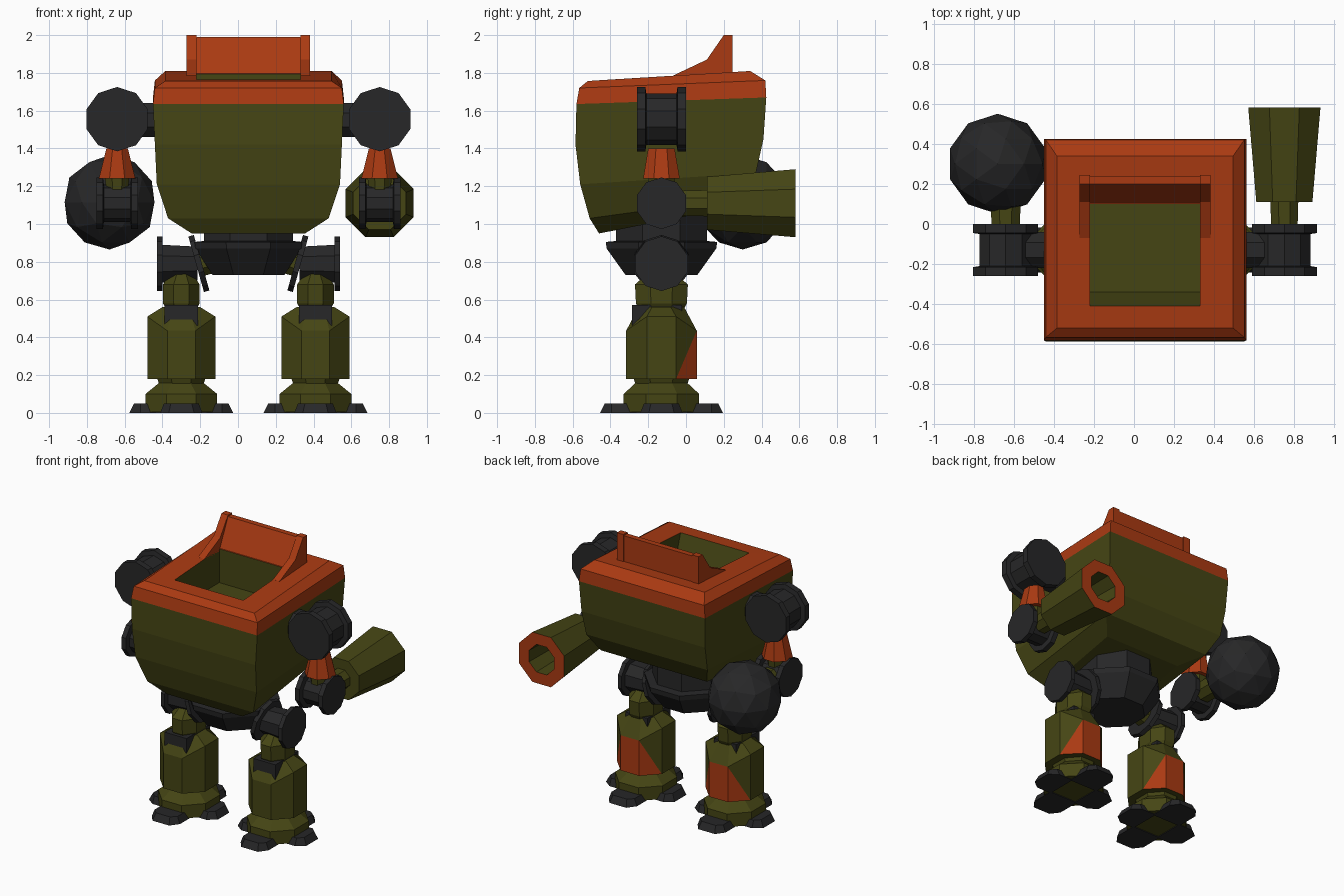
import bpy, bmesh, math
from mathutils import Vector

if "Cube" in bpy.data.objects:
    bpy.data.objects.remove(bpy.data.objects["Cube"])

CX, CY = 0.055, -0.13   # body mid-plane and limb line


def material(name, rgb):
    m = bpy.data.materials.new(name)
    m.diffuse_color = (*rgb, 1)
    m.use_nodes = True
    m.node_tree.nodes["Principled BSDF"].inputs["Base Color"].default_value = m.diffuse_color
    return m


GREEN = material("olive green", (0.06, 0.06, 0.007))
ORANGE = material("burnt orange", (0.40, 0.042, 0.006))
DARK = material("dark metal", (0.020, 0.020, 0.021))


def finish(name, bm, mats, paint=None):
    bmesh.ops.recalc_face_normals(bm, faces=bm.faces)
    if paint:
        for f in bm.faces:
            f.material_index = paint(f)
    me = bpy.data.meshes.new(name)
    bm.to_mesh(me)
    bm.free()
    for m in mats:
        me.materials.append(m)
    ob = bpy.data.objects.new(name, me)
    bpy.context.collection.objects.link(ob)
    return ob


def loft(rings):
    """Closed skin through a list of equal-length point loops."""
    bm = bmesh.new()
    loops = [[bm.verts.new(p) for p in r] for r in rings]
    n = len(loops[0])
    for a, b in zip(loops, loops[1:]):
        for i in range(n):
            j = (i + 1) % n
            bm.faces.new((a[i], a[j], b[j], b[i]))
    bm.faces.new(loops[0][::-1])
    bm.faces.new(loops[-1])
    return bm


def ring(c, hx, hy, n=8):
    """Flat-sided polygon loop around a point, given half widths."""
    k = 1 / math.cos(math.pi / n)
    return [Vector(c) + Vector((hx * k * math.cos((2 * i + 1) * math.pi / n),
                                hy * k * math.sin((2 * i + 1) * math.pi / n), 0))
            for i in range(n)]


def turned(name, origin, axis, profile, mats, n=8, paint=None):
    """Profile of (distance, radius) turned around an axis."""
    q = Vector(axis).to_track_quat('Z', 'Y')
    rings = [[Vector(origin) + q @ p for p in ring((0, 0, t), r, r, n)] for t, r in profile]
    return finish(name, loft(rings), mats, paint)


def stack(name, x, y, levels, mat, n=8):
    """Upright part from (z, half x, half y) levels."""
    return finish(name, loft([ring((x, y, z), a, b, n) for z, a, b in levels]), [mat])


def spool(name, c, axis, half, r, mid, rim):
    turned(name, c, axis, [(-half, r), (-half + rim, r), (-half + rim + .005, mid),
                           (half - rim - .005, mid), (half - rim, r), (half, r)], [DARK], 10)


def side_prism(name, pts, x0, x1, mat):
    """Side outline of (y, z) points extruded across x."""
    return finish(name, loft([[(x, y, z) for y, z in pts] for x in (x0, x1)]), [mat])


# Hull: tapered tub, bevelled orange lid and open cockpit in one skin
def slab(hx, yf, zf, yb, zb):
    return [(CX - hx, yf, zf), (CX + hx, yf, zf), (CX + hx, yb, zb), (CX - hx, yb, zb)]


def hull_paint(f):
    c = f.calc_center_median()
    well = abs(c.x - CX) < .276 and -.42 < c.y < .101 and f.normal.z < .95
    floor = c.z < 1.6
    return 0 if well or floor else 1


hull = loft([slab(.30, -.46, .95, .15, 1.07), slab(.425, -.51, 1.03, .29, 1.14),
             slab(.485, -.56, 1.21, .37, 1.27), slab(.495, -.585, 1.42, .41, 1.45),
             slab(.505, -.58, 1.635, .425, 1.67), slab(.495, -.565, 1.72, .42, 1.76),
             slab(.44, -.52, 1.757, .34, 1.81), slab(.275, -.41, 1.764, .10, 1.795),
             slab(.275, -.34, 1.55, .10, 1.55)])
finish("hull", hull, [GREEN, ORANGE], hull_paint)

# Raised hood behind the cockpit
side_prism("hood_back", [(.10, 1.78), (.20, 1.99), (.24, 1.99), (.24, 1.78)],
           CX - .28, CX + .28, ORANGE)
for s in (-1, 1):
    side_prism("hood_fin", [(-.07, 1.77), (-.07, 1.785), (.11, 1.87), (.20, 2.0), (.245, 2.0), (.245, 1.78)],
               CX + s * .275, CX + s * .327, ORANGE)

# Pelvis bowl
stack("pelvis", CX, CY, [(.73, .19, .19), (.87, .28, .29), (.905, .285, .295),
                         (.91, .235, .24), (1.08, .235, .24)], DARK)

for s in (-1, 1):
    # Arm: shoulder spool, orange sleeve, elbow spool
    x = CX + s * .695
    spool("shoulder", (x, CY, 1.555), (0, 1, 0), .13, .162, .13, .045)
    turned("shoulder_axle", (CX + s * .43, CY, 1.55), (s, 0, 0), [(0, .09), (.2, .09)], [DARK])
    stack("upper_arm", x, CY, [(1.24, .097, .097), (1.40, .057, .07)], ORANGE)
    stack("elbow_neck", x, CY, [(1.12, .05, .06), (1.25, .065, .07)], GREEN)
    spool("elbow", (x, CY, 1.11), (1, 0, 0), .11, .13, .095, .035)

    # Hip: upright outer disc, tilted inner disc and links
    x = CX + s * .355
    hip = Vector((CX + s * .265, CY, .79))
    turned("hip_outer_disc", (CX + s * .455, CY, .79), (s, 0, 0), [(0, .138), (.03, .138)], [DARK], 10)
    turned("hip_joint", (CX + s * .46, CY, .79), (-s, 0, 0), [(0, .10), (.19, .09)], [DARK])
    turned("hip_inner_disc", hip, (-s * .96, 0, .27), [(-.012, .145), (.018, .145)], [DARK], 10)
    turned("hip_link", hip, (-s * .96, 0, .27), [(0, .07), (.14, .07)], [GREEN])

    # Thigh and knee
    stack("thigh", x, CY, [(.74, .055, .07), (.68, .097, .14), (.58, .097, .135), (.55, .08, .12)], GREEN)
    side_prism("knee", [(-.285, .44), (-.285, .57), (-.02, .57), (-.02, .44)], x - .088, x + .088, DARK)

    # Shin: faceted shell, lower rim at front and back, orange calf panel
    base = ring((x, CY, .18), .18, .187)
    rim = ring((x, CY, .51), .18, .187)
    for p in rim:
        if abs(p.y - CY) > .15:
            p.z = .435
    shin = loft([base, rim, ring((x, CY, .56), .10, .12)])
    for f in list(shin.faces):
        c = f.calc_center_median()
        if len(f.verts) == 4 and c.z < .5 and c.y > CY + .1 and abs(c.x - x) > .05:
            low = min((v for v in f.verts if v.co.z < .2), key=lambda v: v.co.y)
            top = max((v for v in f.verts if v.co.z > .2), key=lambda v: v.co.y)
            bmesh.utils.face_split(f, low, top)

    def calf(f):
        c = f.calc_center_median()
        return int(f.normal.y > .4 and abs(f.normal.z) < .3 and c.z < .32)

    finish("shin", shin, [GREEN, ORANGE], calf)

    # Foot with four wedge toes
    stack("ankle", x, CY, [(.13, .11, .13), (.19, .13, .15)], GREEN)
    stack("foot", x, CY, [(.005, .19, .20), (.10, .19, .20), (.165, .11, .13)], GREEN)
    for dx, dy, reach in ((1, 0, .275), (-1, 0, .275), (0, 1, .325), (0, -1, .325)):
        d, w = Vector((dx, dy, 0)), Vector((-dy, dx, 0))
        o = Vector((x, CY, 0))
        toe = [[o + d * a + w * b + Vector((0, 0, z)) for a, b in
                ((.10, -h), (reach - .06, -h), (reach - i, -h * .6), (reach - i, h * .6),
                 (reach - .06, h), (.10, h))]
               for z, h, i in ((0, .112, 0), (.05, .092, .025))]
        finish("toe", loft(toe), [DARK])

# Wrecking ball on the left forearm
xl, xr = CX - .695, CX + .695
turned("ball_forearm", (xl, -.05, 1.11), (0, 1, 0), [(0, .07), (.2, .075)], [GREEN])
bm = bmesh.new()
bmesh.ops.create_icosphere(bm, subdivisions=2, radius=.25)
bmesh.ops.translate(bm, verts=bm.verts, vec=(-.68, .30, 1.115))
finish("wrecking_ball", bm, [DARK])

# Cannon on the right forearm, orange muzzle ring
turned("cannon_forearm", (xr, -.05, 1.11), (0, 1, 0), [(0, .065), (.18, .07)], [GREEN])
turned("cannon", (xr, .11, 1.11), (0, 1, 0), [(0, .14), (.47, .18), (.47, .10), (.15, .09)],
       [GREEN, ORANGE], 8,
       lambda f: int(f.normal.y > .9 and f.calc_center_median().y > .5))
